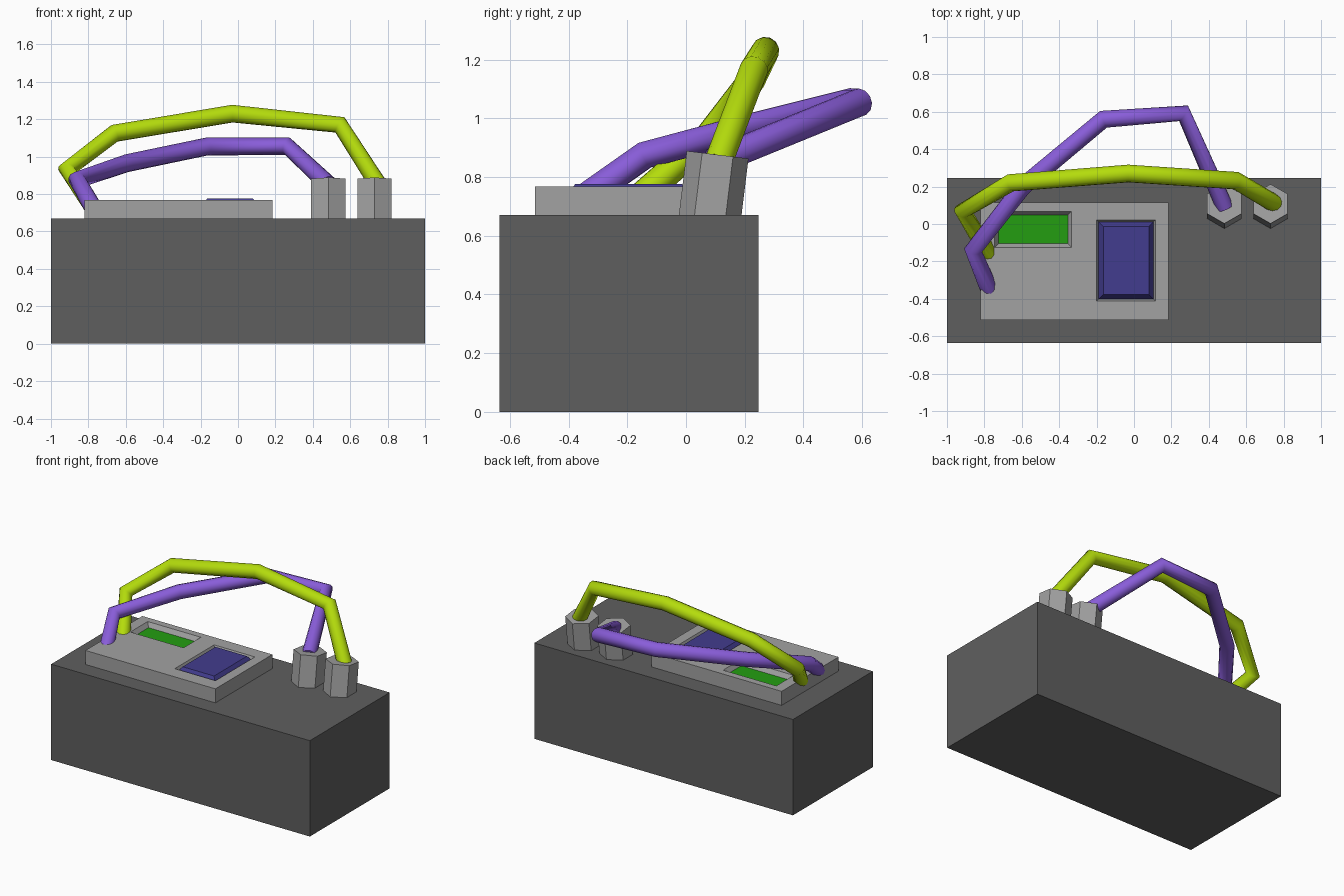
import bpy, bmesh, math
from mathutils import Vector, Matrix

if "Cube" in bpy.data.objects:
    bpy.data.objects.remove(bpy.data.objects["Cube"])


def mat(name, r, g, b):
    lin = [((c / 255 + 0.055) / 1.055) ** 2.4 if c > 10 else c / 255 / 12.92 for c in (r, g, b)]
    m = bpy.data.materials.new(name)
    m.diffuse_color = (*lin, 1)
    m.use_nodes = True
    m.node_tree.nodes["Principled BSDF"].inputs["Base Color"].default_value = m.diffuse_color
    return m


DARK = mat("dark_grey", 95, 95, 95)
GREY = mat("light_grey", 162, 162, 162)
YELLOW = mat("lime_yellow", 180, 220, 12)
PURPLE = mat("purple", 137, 93, 217)
GREEN = mat("screen_green", 35, 158, 17)
BLUE = mat("button_blue", 66, 60, 142)


def add(name, bm, *mats):
    bmesh.ops.recalc_face_normals(bm, faces=bm.faces)
    me = bpy.data.meshes.new(name)
    bm.to_mesh(me)
    bm.free()
    for m in mats:
        me.materials.append(m)
    ob = bpy.data.objects.new(name, me)
    bpy.context.collection.objects.link(ob)
    return ob


def box(x0, x1, y0, y1, z0, z1):
    bm = bmesh.new()
    bmesh.ops.create_cube(bm, size=1)
    for v in bm.verts:
        v.co = ((x0, x1)[v.co.x > 0], (y0, y1)[v.co.y > 0], (z0, z1)[v.co.z > 0])
    return bm


# Main block
add("main_block", box(-1, 1, -0.635, 0.247, 0, 0.67), DARK)

# Control panel with two recesses: (x0, x1, y0, y1)
SCREEN = (-0.745, -0.334, -0.125, 0.067)
BUTTON = (-0.20, 0.115, -0.413, 0.022)
bm = box(-0.82, 0.185, -0.514, 0.115, 0.67, 0.768)
for x0, x1, y0, y1 in (SCREEN, BUTTON):
    for co, no in (((x0, 0, 0), (1, 0, 0)), ((x1, 0, 0), (1, 0, 0)),
                   ((0, y0, 0), (0, 1, 0)), ((0, y1, 0), (0, 1, 0))):
        bmesh.ops.bisect_plane(bm, geom=bm.verts[:] + bm.edges[:] + bm.faces[:],
                               plane_co=co, plane_no=no)


def top_faces(rect):
    out = []
    for f in bm.faces:
        c = f.calc_center_median()
        if c.z > 0.767 and rect[0] < c.x < rect[1] and rect[2] < c.y < rect[3]:
            out.append(f)
    return out


def step(faces, thickness, depth, idx, side_idx):
    ring = bmesh.ops.inset_region(bm, faces=faces, thickness=thickness, depth=depth,
                                  use_even_offset=True)["faces"]
    for f in ring:
        f.material_index = side_idx
    for f in faces:
        f.material_index = idx


screen, button = top_faces(SCREEN), top_faces(BUTTON)
step(screen, 0.02, -0.03, 1, 0)       # sunken screen
step(button, 0.011, -0.025, 2, 0)     # gap round the button
step(button, 0.025, 0.034, 2, 2)      # raised button with sloped sides
add("control_panel", bm, GREY, GREEN, BLUE)

# Hexagonal terminals, leaning slightly to the back
for name, x in (("inner_terminal", 0.483), ("outer_terminal", 0.73)):
    bm = bmesh.new()
    bmesh.ops.create_cone(bm, cap_ends=True, segments=6, radius1=0.106, radius2=0.106, depth=0.25)
    ys = max(v.co.y for v in bm.verts)
    if ys < 0.1:                      # put a corner towards the front
        bm.transform(Matrix.Rotation(math.pi / 6, 4, 'Z'))
    bm.transform(Matrix.Translation((x, 0.0925, 0.752))
                 @ Matrix.Rotation(math.radians(-7), 4, 'X'))
    add(name, bm, GREY)


# Cables
def cable(name, pts, m):
    cu = bpy.data.curves.new(name, 'CURVE')
    cu.dimensions = '3D'
    cu.bevel_depth = 0.048
    cu.bevel_resolution = 4
    cu.use_fill_caps = True
    sp = cu.splines.new('POLY')
    sp.points.add(len(pts) - 1)
    for p, co in zip(sp.points, pts):
        p.co = (*co, 1)
    cu.materials.append(m)
    ob = bpy.data.objects.new(name, cu)
    bpy.context.collection.objects.link(ob)


cable("yellow_cable", [(-0.77, -0.17, 0.72), (-0.915, 0.07, 0.93), (-0.66, 0.22, 1.125),
                       (-0.03, 0.27, 1.23), (0.545, 0.232, 1.17), (0.75, 0.11, 0.85)], YELLOW)
cable("purple_cable", [(-0.77, -0.36, 0.72), (-0.86, -0.14, 0.875), (-0.595, 0.2, 0.965),
                       (-0.163, 0.56, 1.055), (0.265, 0.592, 1.055), (0.485, 0.09, 0.85)], PURPLE)
